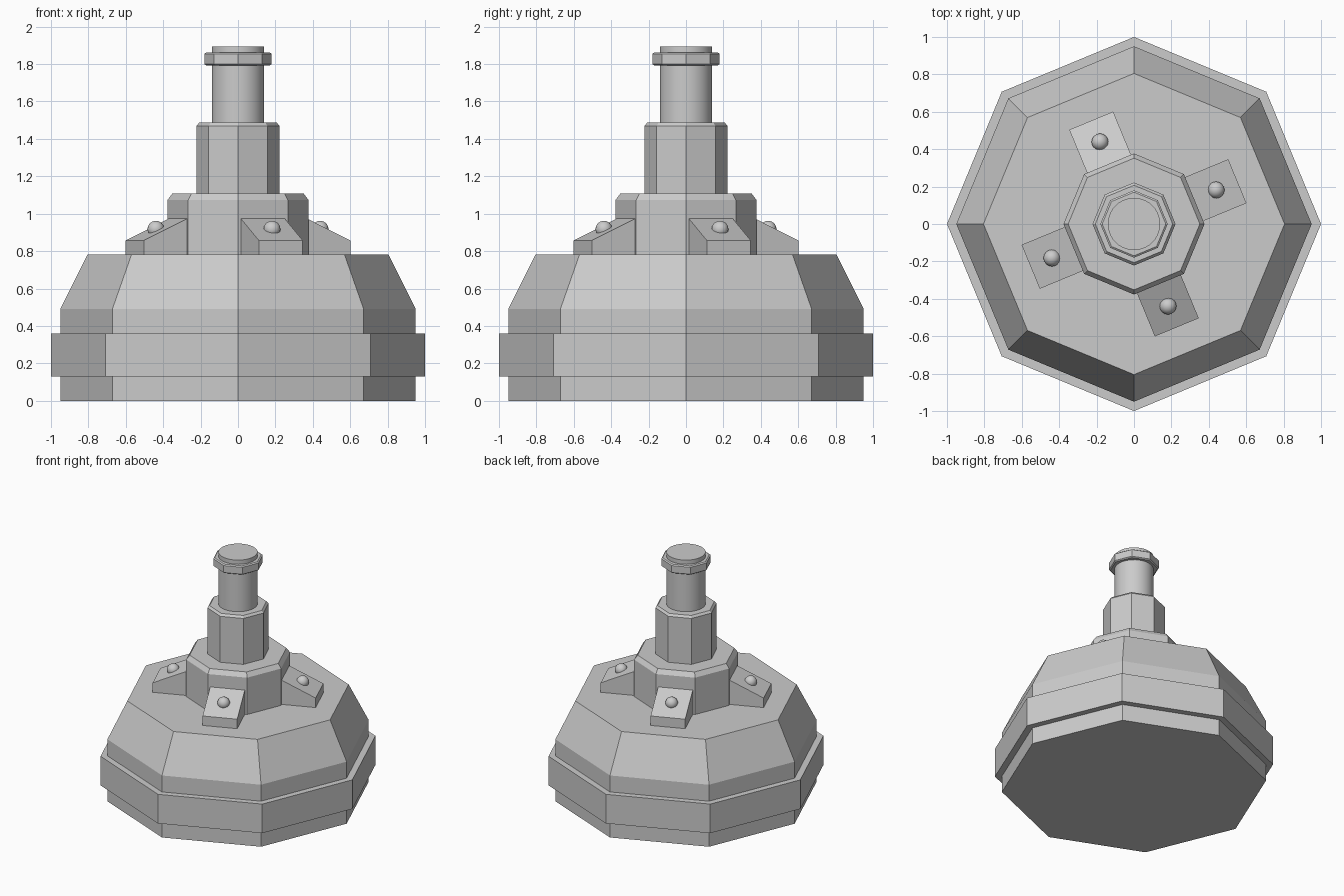
import bpy
import math

if "Cube" in bpy.data.objects:
    bpy.data.objects.remove(bpy.data.objects["Cube"])

grey = bpy.data.materials.new("plain_grey")
grey.diffuse_color = (0.6, 0.6, 0.6, 1)
grey.use_nodes = True
grey.node_tree.nodes["Principled BSDF"].inputs["Base Color"].default_value = grey.diffuse_color


def mesh_object(name, verts, faces):
    me = bpy.data.meshes.new(name)
    me.from_pydata(verts, [], faces)
    me.materials.append(grey)
    ob = bpy.data.objects.new(name, me)
    bpy.context.collection.objects.link(ob)
    return ob


def lathe(name, profile, sides=8):
    """Closed solid of revolution from (radius, z) points, bottom to top."""
    verts, faces = [], []
    for r, z in profile:
        for i in range(sides):
            a = 2 * math.pi * i / sides
            verts.append((r * math.cos(a), r * math.sin(a), z))
    for k in range(len(profile) - 1):
        for i in range(sides):
            j = (i + 1) % sides
            faces.append((k * sides + i, k * sides + j,
                          (k + 1) * sides + j, (k + 1) * sides + i))
    faces.append(tuple(reversed(range(sides))))
    top = (len(profile) - 1) * sides
    faces.append(tuple(range(top, top + sides)))
    return mesh_object(name, verts, faces)


def smooth(ob):
    bpy.ops.object.select_all(action='DESELECT')
    ob.select_set(True)
    bpy.context.view_layer.objects.active = ob
    bpy.ops.object.shade_smooth_by_angle(angle=math.radians(40))


# Octagonal base with wide band and sloped shoulder
lathe("base", [(0.95, 0), (0.95, 0.13), (1.0, 0.13), (1.0, 0.36),
               (0.95, 0.36), (0.95, 0.49), (0.805, 0.782)])
# Collar and neck with chamfered tops
lathe("collar", [(0.377, 0.782), (0.377, 1.073), (0.352, 1.107)])
lathe("neck", [(0.222, 1.107), (0.222, 1.47), (0.207, 1.487)])
# Round post and octagonal ring near its top
smooth(lathe("post", [(0.14, 1.487), (0.14, 1.895)], 40))
lathe("post_ring", [(0.17, 1.793), (0.18, 1.8), (0.18, 1.855), (0.17, 1.862)])

# Four sloped brackets with domed bolts against the collar's sides
for n in range(4):
    angle = math.radians(22.5 + 90 * n)
    section = [(0.34, 0.782), (0.598, 0.782), (0.598, 0.857), (0.34, 0.977)]
    w = 0.127
    verts = [(x, -w, z) for x, z in section] + [(x, w, z) for x, z in section]
    faces = [(0, 1, 2, 3), (7, 6, 5, 4)]
    faces += [(i, i + 4, (i + 1) % 4 + 4, (i + 1) % 4) for i in range(4)]
    bracket = mesh_object(f"bracket_{n + 1}", verts, faces)
    bracket.rotation_euler.z = angle
    bpy.ops.mesh.primitive_uv_sphere_add(
        segments=20, ring_count=12, radius=0.045,
        location=(0.475 * math.cos(angle), 0.475 * math.sin(angle), 0.917))
    bolt = bpy.context.object
    bolt.name = f"bolt_{n + 1}"
    bolt.data.materials.append(grey)
    smooth(bolt)
